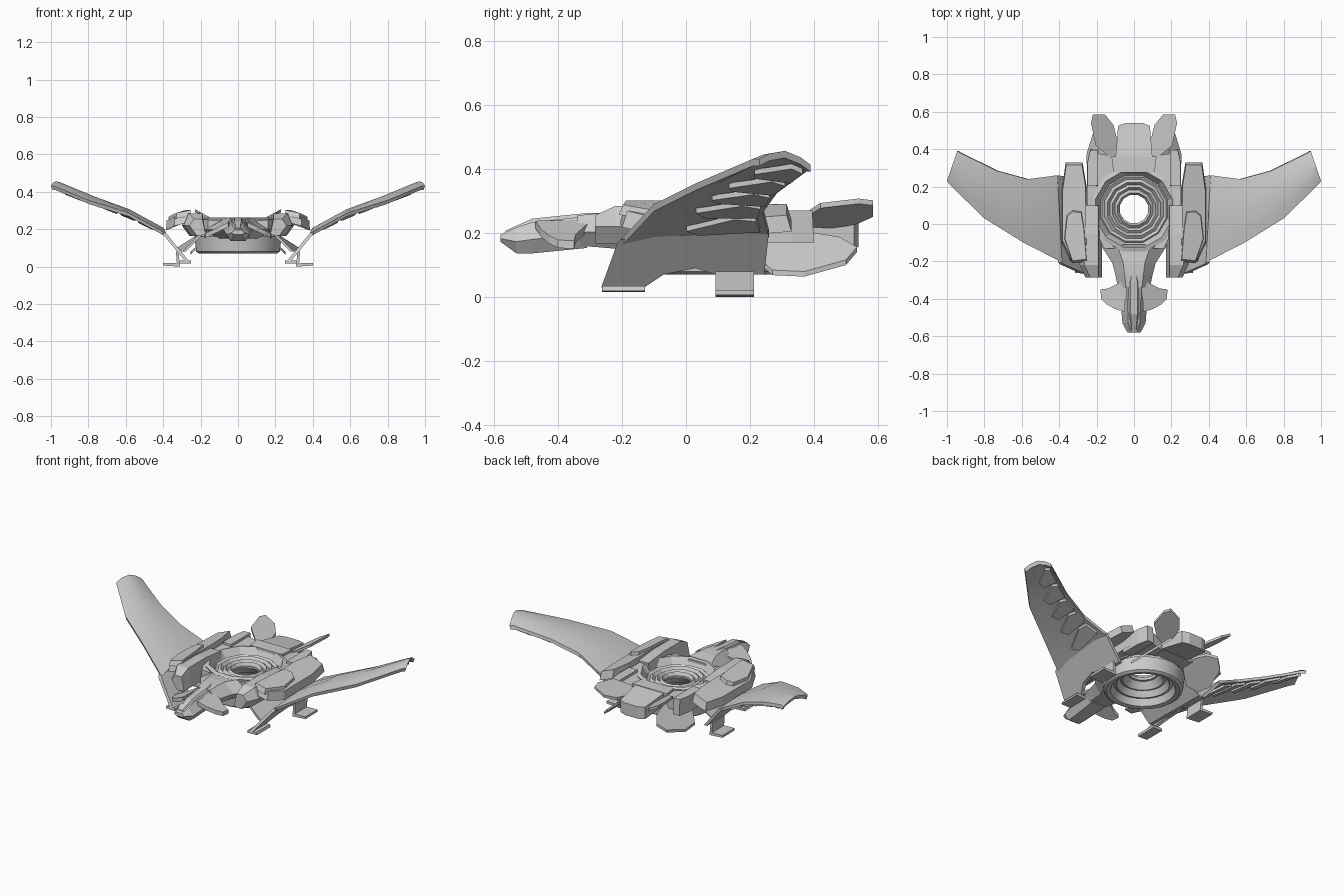
import bpy, bmesh, math
from mathutils import Vector

if "Cube" in bpy.data.objects:
    bpy.data.objects.remove(bpy.data.objects["Cube"])


def finish(name, bm, mirror=False, smooth=False):
    bmesh.ops.recalc_face_normals(bm, faces=bm.faces)
    me = bpy.data.meshes.new(name)
    bm.to_mesh(me)
    bm.free()
    ob = bpy.data.objects.new(name, me)
    bpy.context.collection.objects.link(ob)
    if mirror:
        ob.modifiers.new("mirror", 'MIRROR')
    if smooth:
        bpy.context.view_layer.objects.active = ob
        ob.select_set(True)
        bpy.ops.object.shade_smooth_by_angle(angle=math.radians(25))
        ob.select_set(False)
    return ob


def loft(name, rings, mirror=False, caps=True, smooth=False):
    """Skin a list of closed rings; caps=False joins last ring to first."""
    bm = bmesh.new()
    vr = [[bm.verts.new(p) for p in r] for r in rings]
    n = len(rings[0])
    pairs = list(zip(vr, vr[1:])) + ([] if caps else [(vr[-1], vr[0])])
    for a, b in pairs:
        for i in range(n):
            bm.faces.new((a[i], a[(i + 1) % n], b[(i + 1) % n], b[i]))
    if caps:
        bm.faces.new(vr[0])
        bm.faces.new(vr[-1])
    return finish(name, bm, mirror, smooth)


def slab(name, outline, top, thick, taper=1.0, mirror=True):
    """Plate from an xy outline; top is a height or a height function."""
    f = top if callable(top) else (lambda x, y: top)
    cx = sum(p[0] for p in outline) / len(outline)
    cy = sum(p[1] for p in outline) / len(outline)
    up = [(cx + (x - cx) * taper, cy + (y - cy) * taper) for x, y in outline]
    return loft(name, [[(x, y, f(x, y) - thick) for x, y in outline],
                       [(x, y, f(x, y)) for x, y in up]], mirror)


def sections(name, rows):
    """Bevelled six-sided body along y from (y, half width, z low, z high)."""
    return loft(name, [[(-w * .6, y, a), (w * .6, y, a), (w, y, a + (b - a) * .45),
                        (w * .5, y, b), (-w * .5, y, b), (-w, y, a + (b - a) * .45)]
                       for y, w, a, b in rows])


def lathe(name, prof, n, cy=0.08, smooth=False):
    rings = [[(r * math.cos(2 * math.pi * (i + .5) / n), cy + r * math.sin(2 * math.pi * (i + .5) / n), z)
              for i in range(n)] for r, z in prof]
    return loft(name, rings, caps=False, smooth=smooth)


# Central engine: shallow stepped rings around an open hole, and the lower drum
lathe("engine_rings", [(.078, .20), (.09, .22), (.105, .205), (.118, .222), (.133, .21), (.147, .228),
                       (.163, .215), (.178, .225), (.185, .218), (.212, .262), (.235, .255),
                       (.215, .17), (.08, .185)], 12)
lathe("lower_drum", [(.20, .18), (.235, .16), (.225, .08), (.21, .07), (.185, .075),
                     (.168, .115), (.15, .11), (.13, .145), (.115, .14), (.085, .18), (.12, .19)], 24, smooth=True)

# Deck halves around the engine
slab("deck_side", [(.10, -.13), (.16, -.13), (.20, -.05), (.25, .05), (.25, .28), (.21, .38),
                   (.09, .36), (.09, .29), (.17, .22), (.21, .12), (.21, .03), (.16, -.07)],
     lambda x, y: .245 + .1 * max(0, x - .1), .07)
slab("rear_deck", [(-.11, .275), (.11, .275), (.12, .36), (-.12, .36)], .262, .08, mirror=False)

# Central tail: thin deck with a curved drooping wall
arc = [(.10, .34), (.085, .525), (.045, .54), (-.045, .54), (-.085, .525), (-.10, .34)]
slab("tail_centre", arc, lambda x, y: .262 - .16 * (y - .34), .075, mirror=False)

# Neck, head and canopy
sections("neck", [(-.34, .085, .16, .255), (-.27, .10, .155, .262), (-.21, .115, .15, .262), (-.11, .18, .15, .25)])
sections("head", [(-.58, .035, .172, .195), (-.53, .062, .136, .218), (-.48, .066, .136, .234), (-.31, .08, .153, .252)])
sections("canopy", [(-.565, .022, .18, .207), (-.48, .036, .2, .245), (-.31, .036, .23, .262), (-.27, .02, .24, .262)])
slab("cheek_plate", [(.04, -.29), (.09, -.32), (.14, -.345), (.18, -.35), (.175, -.40), (.145, -.43),
                     (.10, -.455), (.05, -.47)], lambda x, y: .262 - .48 * x, .025)

# Shoulder intakes and armour pods
loft("shoulder_intake", [[(.172, y, .17), (.25 + d, y, .165), (.29 + d, y, .22), (.265 + d, y, t), (.19, y, t)]
                         for y, d, t in ((-.285, -.03, .255), (-.22, 0, .285), (-.05, .01, .285), (.1, .0, .27))], True)
slab("armour_pod", [(.25, -.21), (.34, -.2), (.385, -.1), (.385, .19), (.365, .33), (.275, .33), (.255, .21)],
     lambda x, y: .29 - .55 * max(0, x - .3), .05, .94)
slab("armour_front", [(.25, -.20), (.33, -.21), (.375, -.08), (.36, .05), (.33, .075), (.28, .07), (.265, -.02)],
     lambda x, y: .302 - .5 * max(0, x - .3), .03, .92)
slab("flank_block", [(.19, .2), (.25, .2), (.25, .33), (.235, .40), (.19, .40)], .27, .10, .95)

# X-shaped tail plates
slab("upper_tail_plate", [(.07, .31), (.09, .45), (.11, .53), (.155, .585), (.22, .585), (.23, .54), (.205, .42)],
     lambda x, y: .225 + .55 * (x - .08), .016)
slab("lower_tail_plate", [(.11, .29), (.12, .40), (.135, .48), (.17, .535), (.215, .5), (.255, .37), (.25, .27), (.2, .22)],
     lambda x, y: .21 - .9 * (x - .11), .016)

# Wing: (leading edge, trailing edge) stations from root to tip
st = [((.385, -.205, .178), (.41, .26, .208)),
      ((.59, -.10, .290), (.57, .24, .285)),
      ((.80, .03, .355), (.735, .285, .347)),
      ((.985, .21, .432), (.925, .378, .415)),
      ((1.0, .23, .432), (.945, .39, .413))]


def wing_point(s, t, drop=0.0):
    i = min(int(s), len(st) - 2)
    a, b = (Vector(st[i][k]).lerp(Vector(st[i + 1][k]), s - i) for k in (0, 1))
    return a.lerp(b, t) + Vector((0, 0, (.014 + .005 * s) * math.sin(math.pi * t) - drop))


rings = []
for s in range(len(st)):
    ts = [0, .2, .5, .8, 1]
    rings.append([wing_point(s, t) for t in ts] +
                 [wing_point(s, t, .022) + Vector((-.008, 0, 0)) for t in reversed(ts)])
loft("wing", rings, True, smooth=True)

# Feather slats under the trailing half of the wing
for k, s in enumerate((.2, .75, 1.3, 1.85, 2.4)):
    w = .55
    quad = [(s, .5), (s + w * .3, .4), (s + w, .75), (s + w * 1.05, .93), (s + w * .3, .95)]
    loft(f"wing_slat_{k + 1}", [[wing_point(a, b, .02) for a, b in quad],
                                [wing_point(a, b, .036) for a, b in quad]], True)

# Sloped leg panel below the wing root, drawn in side view
side = [(-.265, .03), (-.215, .168), (-.205, .18), (.26, .21), (.245, .07), (.21, .07), (.09, .07), (.03, .09), (-.07, .07), (-.13, .03)]
loft("leg_panel", [[(.262 + .82 * (z - .03) + o, y, z) for y, z in side] for o in (0, .022)], True)

# Inner brace between leg panel and hull
loft("inner_brace", [[(.28 + o, -.2, .08), (.31 + o, .2, .1), (.20 + o, .2, .17), (.19 + o, -.2, .17)]
                     for o in (0, .018)], True)


# Feet: bent plates, front turned inward and rear turned outward
def foot(name, path, y0, y1):
    loft(name, [[(x, y, z) for x, z in path] for y in (y0, y1)], True)


foot("front_foot", [(.25, .016), (.315, .018), (.31, .034), (.25, .032)], -.262, -.128)
foot("rear_foot", [(.40, .006), (.31, 0), (.318, .08), (.332, .08), (.327, .018), (.40, .02)], .092, .212)
